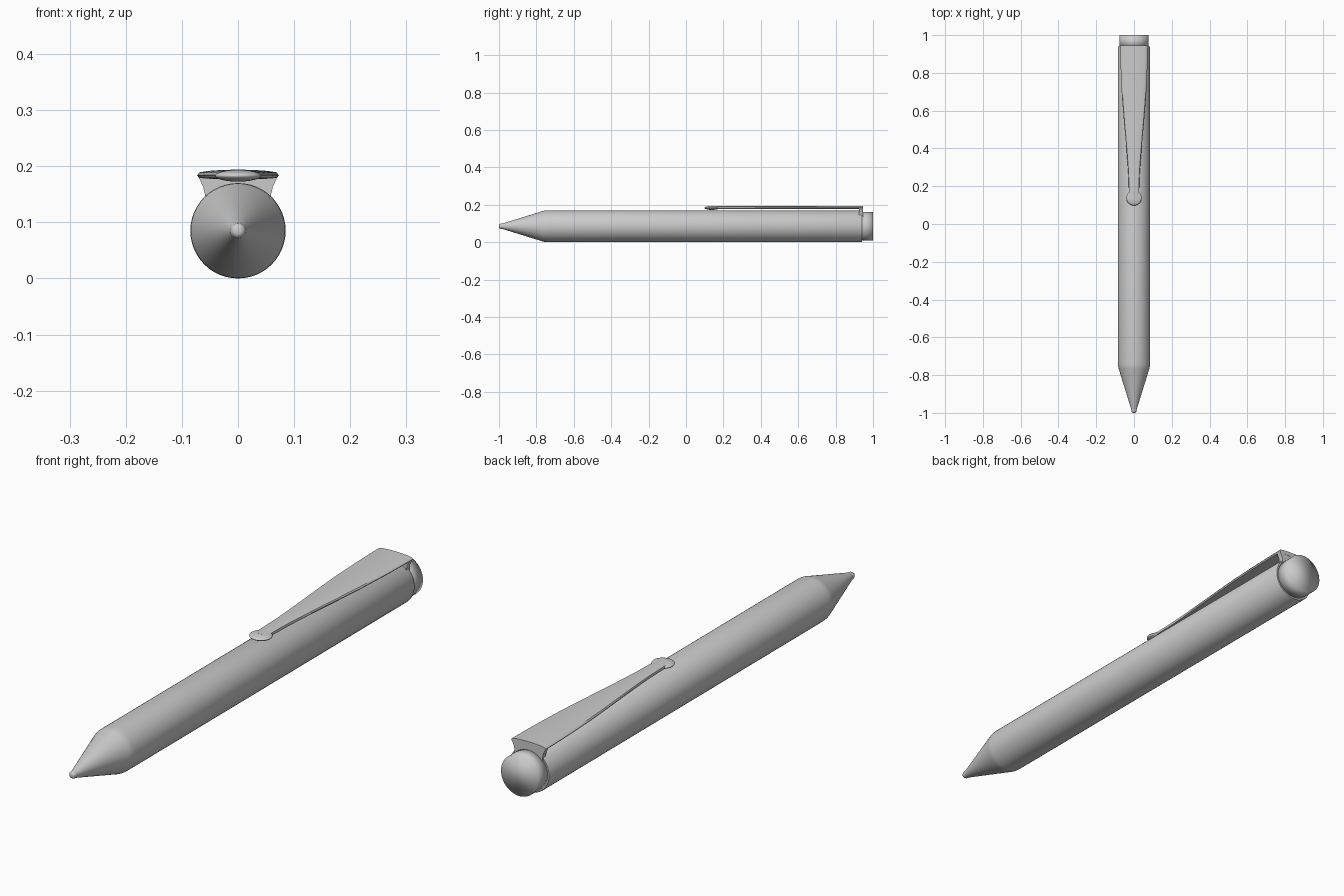
import bpy, bmesh, math

if "Cube" in bpy.data.objects:
    bpy.data.objects.remove(bpy.data.objects["Cube"])

AXIS_Z = 0.085


def finish(name, bm, angle=35):
    bmesh.ops.recalc_face_normals(bm, faces=bm.faces)
    mesh = bpy.data.meshes.new(name)
    bm.to_mesh(mesh)
    bm.free()
    ob = bpy.data.objects.new(name, mesh)
    bpy.context.collection.objects.link(ob)
    bpy.ops.object.select_all(action='DESELECT')
    ob.select_set(True)
    bpy.context.view_layer.objects.active = ob
    if angle:
        bpy.ops.object.shade_smooth_by_angle(angle=math.radians(angle))
    else:
        bpy.ops.object.shade_smooth()
    return ob


def loft(name, rings, angle=35):
    """Skin a list of closed point loops and cap both ends."""
    bm = bmesh.new()
    loops = [[bm.verts.new(p) for p in ring] for ring in rings]
    n = len(loops[0])
    for a, b in zip(loops, loops[1:]):
        for i in range(n):
            j = (i + 1) % n
            bm.faces.new((a[i], a[j], b[j], b[i]))
    bm.faces.new(loops[0])
    bm.faces.new(loops[-1])
    return finish(name, bm, angle)


def lathe(name, profile, angle=35, n=48):
    """Revolve (y, radius) points around the pen axis."""
    rings = [[(r * math.sin(2 * math.pi * i / n), y,
               AXIS_Z - r * math.cos(2 * math.pi * i / n)) for i in range(n)]
             for y, r in profile]
    return loft(name, rings, angle)


# Barrel with its tapered nose
lathe("barrel", [(-0.985, 0.014), (-0.975, 0.0165), (-0.765, 0.0815),
                 (-0.755, 0.084), (-0.74, 0.085), (0.936, 0.085),
                 (0.94, 0.083), (0.94, 0.07)])

# Writing tip
lathe("writing_tip", [(-1.0, 0.006), (-0.998, 0.010), (-0.992, 0.0135),
                      (-0.985, 0.0145), (-0.975, 0.014)])

# End plug, softly shaded across its flat end
lathe("end_plug", [(0.93, 0.077), (1.0, 0.077)], angle=0)


# Clip blade: bowed cross-section that narrows toward the ball
def blade_section(y, w):
    half = [(0.0, 0.194), (0.4, 0.1933), (0.75, 0.1915), (0.94, 0.189),
            (1.0, 0.184), (0.95, 0.179), (0.6, 0.177), (0.0, 0.176)]
    pts = half + [(-x, z) for x, z in half[-2:0:-1]]
    return [(x * w, y, z) for x, z in pts]


widths = [(0.13, 0.026), (0.2, 0.028), (0.26, 0.030), (0.32, 0.034),
          (0.42, 0.042), (0.54, 0.053), (0.66, 0.063), (0.78, 0.069),
          (0.88, 0.072), (0.946, 0.073)]
loft("clip_blade", [blade_section(y, w) for y, w in widths], 40)

# Flared bracket joining the clip to the barrel
half = [(0.058, 0.125), (0.059, 0.15), (0.062, 0.163), (0.067, 0.174), (0.072, 0.184)]
outline = half + [(-x, z) for x, z in reversed(half)]
loft("clip_bracket", [[(x, y, z) for x, z in outline] for y in (0.926, 0.945)])

# Flattened ball at the clip's end
bm = bmesh.new()
bmesh.ops.create_uvsphere(bm, u_segments=32, v_segments=16, radius=1)
bmesh.ops.scale(bm, vec=(0.041, 0.040, 0.0105), verts=bm.verts)
bmesh.ops.translate(bm, vec=(0, 0.138, 0.183), verts=bm.verts)
finish("clip_ball", bm, 60)
